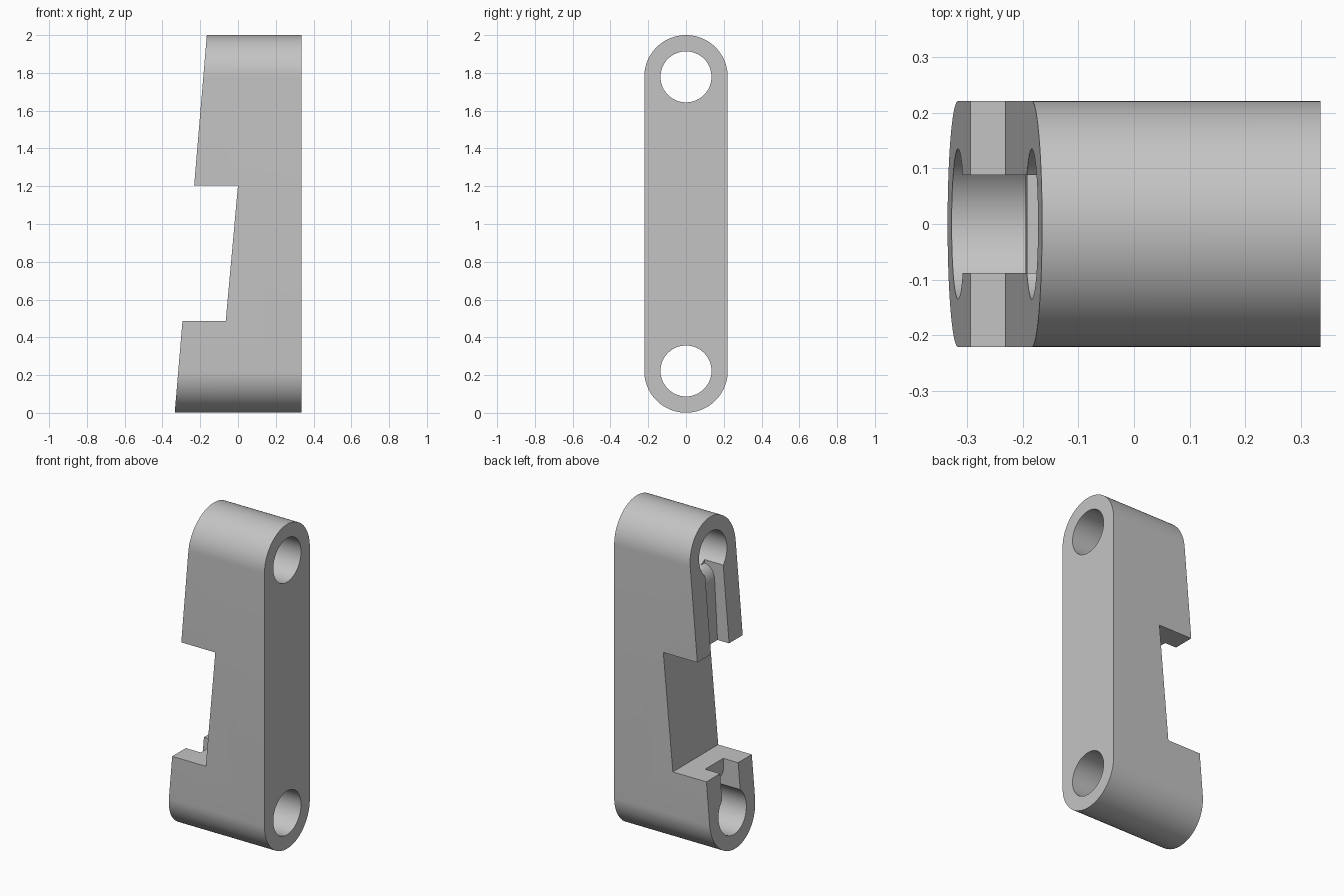
import bpy
import math
from mathutils import Vector

cube = bpy.data.objects.get("Cube")
if cube:
    bpy.data.objects.remove(cube, do_unlink=True)

RADIUS, HOLE, SLOT = 0.221, 0.135, 0.088
LOW, HIGH, RIGHT = 0.222, 1.779, 0.335


def prism(name, points, axis, start, end):
    """Extrude a 2D outline (y,z) along x, or (x,z) along y."""
    def place(p, t):
        return (t, p[0], p[1]) if axis == "x" else (p[0], t, p[1])
    n = len(points)
    verts = [place(p, t) for t in (start, end) for p in points]
    faces = [list(range(n)), list(range(n, 2 * n))]
    faces += [[i, (i + 1) % n, n + (i + 1) % n, n + i] for i in range(n)]
    mesh = bpy.data.meshes.new(name)
    mesh.from_pydata(verts, [], faces)
    obj = bpy.data.objects.new(name, mesh)
    bpy.context.collection.objects.link(obj)
    # Make the normals point outward
    bpy.context.view_layer.objects.active = obj
    bpy.ops.object.select_all(action="DESELECT")
    obj.select_set(True)
    bpy.ops.object.mode_set(mode="EDIT")
    bpy.ops.mesh.select_all(action="SELECT")
    bpy.ops.mesh.normals_make_consistent(inside=False)
    bpy.ops.object.mode_set(mode="OBJECT")
    return obj


def arc(cx, cz, rx, rz, a0, a1, steps):
    angles = [math.radians(a0 + (a1 - a0) * i / steps) for i in range(steps + 1)]
    return [(cx + rx * math.cos(a), cz + rz * math.sin(a)) for a in angles]


def combine(target, cutter, operation):
    mod = target.modifiers.new(operation, "BOOLEAN")
    mod.operation, mod.solver, mod.object = operation, "EXACT", cutter
    bpy.context.view_layer.objects.active = target
    bpy.ops.object.modifier_apply(modifier=mod.name)
    bpy.data.objects.remove(cutter, do_unlink=True)


# Side profile: slanted back with a notch
body = prism("link_body", [(-0.335, 0), (RIGHT, 0), (RIGHT, 2.001), (-0.165, 2.001),
                           (-0.232, 1.205), (0, 1.205), (-0.065, 0.486), (-0.294, 0.486)],
             "y", -0.4, 0.4)

# Rounded ends
rounded = arc(0, HIGH, RADIUS, RADIUS, 0, 180, 40) + arc(0, LOW, RADIUS, RADIUS, 180, 360, 40)
combine(body, prism("rounded_outline", rounded, "x", -0.6, 0.6), "INTERSECT")

# Narrow channel whose floor rounds over into both holes
floor = arc(-0.128, LOW, 0.07, 0.13, 90, 90, 1)[:1]
lower_curve = arc(-0.125, 0.435, 0.07, 0.09, 270, 180, 10)
upper_curve = arc(-0.064, 1.565, 0.07, 0.09, 180, 90, 10)
channel = [(-0.6, LOW), (-0.125, LOW)] + lower_curve + upper_curve + [(-0.064, HIGH), (-0.6, HIGH)]
combine(body, prism("channel_cutter", channel, "y", -SLOT, SLOT), "DIFFERENCE")

# Through holes
for z in (LOW, HIGH):
    circle = arc(0, z, HOLE, HOLE, 0, 360, 64)[:-1]
    combine(body, prism("hole_cutter", circle, "x", -0.6, 0.6), "DIFFERENCE")

# Plain grey finish
grey = bpy.data.materials.new("plain_grey")
grey.use_nodes = True
colour = (0.55, 0.55, 0.55, 1)
grey.diffuse_color = colour
grey.node_tree.nodes["Principled BSDF"].inputs["Base Color"].default_value = colour
body.data.materials.clear()
body.data.materials.append(grey)
for face in body.data.polygons:
    face.material_index = 0

bpy.ops.object.select_all(action="DESELECT")
body.select_set(True)
bpy.context.view_layer.objects.active = body
bpy.ops.object.shade_smooth_by_angle(angle=math.radians(25))
